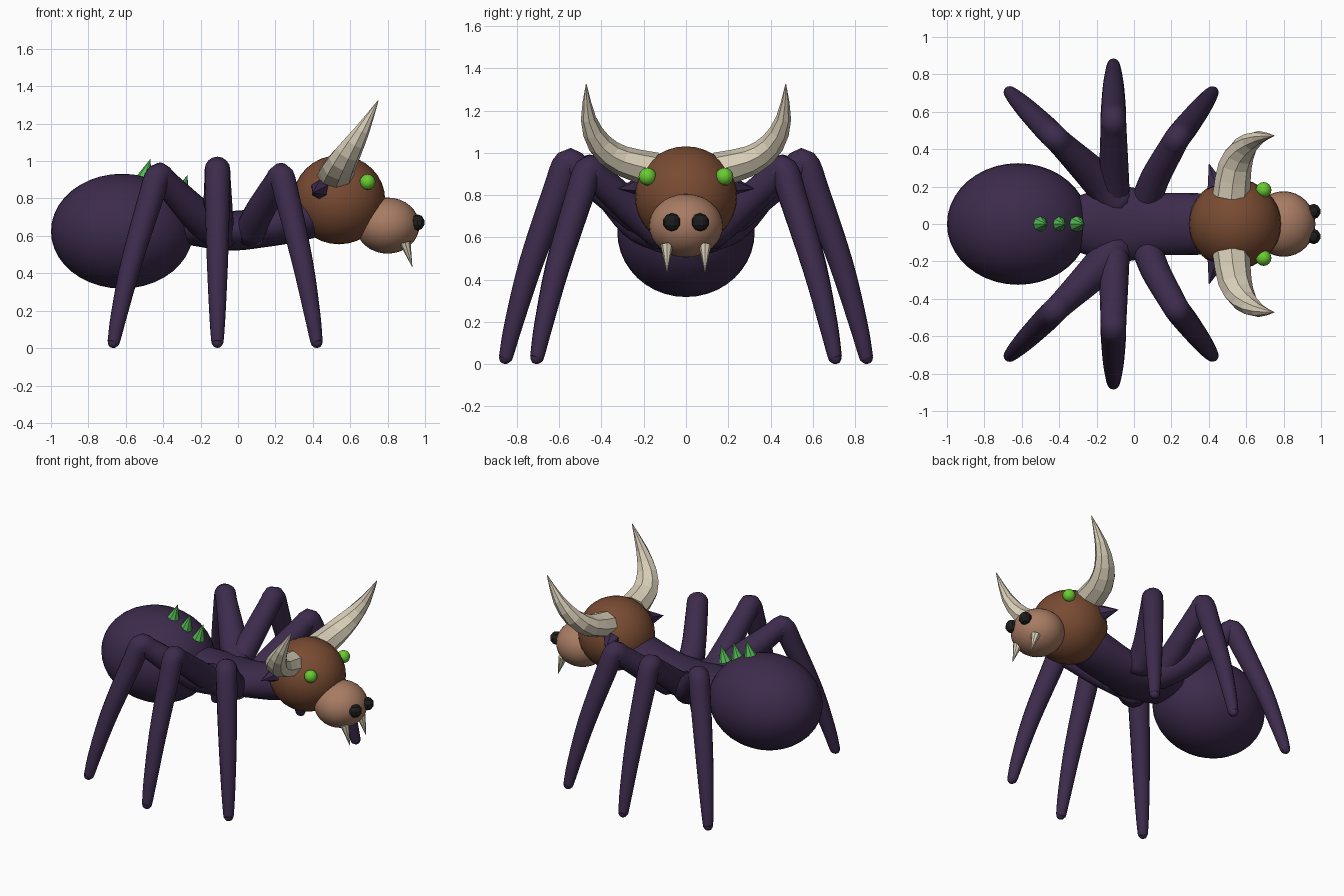
import bpy, bmesh, math
from mathutils import Vector, Matrix

cube = bpy.data.objects.get("Cube")
if cube:
    bpy.data.objects.remove(cube, do_unlink=True)


def material(name, rgb):
    m = bpy.data.materials.new(name)
    m.use_nodes = True
    m.diffuse_color = (*rgb, 1)
    bsdf = m.node_tree.nodes["Principled BSDF"]
    bsdf.inputs["Base Color"].default_value = (*rgb, 1)
    bsdf.inputs["Roughness"].default_value = 0.8
    return m


PURPLE = material("dark_purple", (0.046, 0.024, 0.073))
BROWN = material("brown", (0.19, 0.07, 0.032))
TAN = material("tan", (0.39, 0.2, 0.125))
BONE = material("bone", (0.68, 0.61, 0.47))
LIME = material("lime", (0.14, 0.6, 0.03))
GREEN = material("green", (0.09, 0.48, 0.09))
BLACK = material("black", (0.012, 0.012, 0.012))


def finish(bm, name, mat, smooth):
    bmesh.ops.recalc_face_normals(bm, faces=bm.faces)
    me = bpy.data.meshes.new(name)
    bm.to_mesh(me)
    bm.free()
    me.materials.append(mat)
    for p in me.polygons:
        p.use_smooth = smooth
    ob = bpy.data.objects.new(name, me)
    bpy.context.collection.objects.link(ob)
    return ob


def ball(name, centre, radii, mat, seg=32, smooth=True):
    bm = bmesh.new()
    bmesh.ops.create_uvsphere(bm, u_segments=seg, v_segments=seg // 2, radius=1)
    bm.transform(Matrix.Translation(centre) @ Matrix.Diagonal((*radii, 1)))
    return finish(bm, name, mat, smooth)


def cone(name, base, tip, r, mat, sides=6):
    base, tip = Vector(base), Vector(tip)
    d = tip - base
    bm = bmesh.new()
    bmesh.ops.create_cone(bm, cap_ends=True, segments=sides, radius1=r, radius2=0, depth=d.length)
    turn = d.to_track_quat('Z', 'Y').to_matrix().to_4x4()
    bm.transform(Matrix.Translation((base + tip) / 2) @ turn)
    return finish(bm, name, mat, False)


def spline(points, steps):
    """Catmull-Rom through points of x, y, z, width radius, height radius."""
    pts = [Vector(p) for p in points]
    pts = [pts[0] * 2 - pts[1]] + pts + [pts[-1] * 2 - pts[-2]]
    out = []
    for a, b, c, d in zip(pts, pts[1:], pts[2:], pts[3:]):
        for i in range(steps):
            t = i / steps
            out.append((b * 2 + (c - a) * t + (a * 2 - b * 5 + c * 4 - d) * t ** 2
                        + (b * 3 - a - c * 3 + d) * t ** 3) / 2)
    return out + [pts[-2]]


def tube(name, points, side, mat, sides=16, steps=4, smooth=True):
    path = spline(points, steps)
    centres = [Vector(p[:3]) for p in path]
    bm = bmesh.new()
    rings = []
    for i, p in enumerate(path):
        tangent = (centres[min(i + 1, len(path) - 1)] - centres[max(i - 1, 0)]).normalized()
        across = Vector(side)
        across = (across - tangent * across.dot(tangent)).normalized()
        up = tangent.cross(across)
        ring = []
        for k in range(sides):
            a = math.tau * k / sides
            offset = across * math.cos(a) * p[3] + up * math.sin(a) * p[4]
            ring.append(bm.verts.new(centres[i] + offset))
        rings.append(ring)
    for r, s in zip(rings, rings[1:]):
        for k in range(sides):
            j = (k + 1) % sides
            bm.faces.new((r[k], r[j], s[j], s[k]))
    bm.faces.new(rings[0])
    bm.faces.new(rings[-1])
    return finish(bm, name, mat, smooth)


# Body
ball("abdomen", (-0.62, 0, 0.625), (0.38, 0.325, 0.307), PURPLE, 40)
tube("thorax", [(-0.38, 0, 0.66, 0.12, 0.09), (-0.22, 0, 0.645, 0.175, 0.1),
                (-0.05, 0, 0.627, 0.2, 0.106), (0.12, 0, 0.644, 0.17, 0.107),
                (0.32, 0, 0.69, 0.165, 0.12), (0.5, 0, 0.75, 0.16, 0.125)],
     (0, 1, 0), PURPLE, sides=24)

# Head and snout
ball("head", (0.54, 0, 0.793), (0.247, 0.242, 0.238), BROWN)
ball("snout", (0.8, 0, 0.655), (0.17, 0.175, 0.15), TAN)

# Back spikes
for i in range(3):
    x = -0.503 + i * 0.099
    cone(f"back_spike_{i + 1}", (x, 0, 0.905 - i * 0.043), (x + 0.035, 0, 1.012 - i * 0.043),
         0.043, GREEN, 8)

# Leg layout: root, hip with radius, knee, foot
LEGS = {
    "front": ((0.06, 0.1, 0.61), (0.112, 0.245, 0.725), 0.078, (0.228, 0.455, 0.917), (0.428, 0.715, 0)),
    "middle": ((-0.105, 0.08, 0.6), (-0.107, 0.25, 0.715), 0.08, (-0.11, 0.55, 0.95), (-0.11, 0.865, 0)),
    "rear": ((-0.07, 0.09, 0.62), (-0.19, 0.235, 0.685), 0.095, (-0.42, 0.46, 0.92), (-0.675, 0.715, 0)),
}

for label, s in (("left", 1), ("right", -1)):
    # Legs
    for leg, (root, hip, hip_r, knee, foot) in LEGS.items():
        root, hip, knee, foot = map(Vector, (root, hip, knee, foot))
        bulge = (foot - knee) * Vector((1, 1, 0)).length / 50
        bulge.z = 0
        stations = [(root, hip_r + 0.005), (hip, hip_r), (hip.lerp(knee, 0.82), 0.07),
                    (knee + bulge, 0.068), (knee.lerp(foot, 0.14) + bulge * 2, 0.067),
                    (knee.lerp(foot, 0.5) + bulge * 3, 0.057), (knee.lerp(foot, 0.8) + bulge * 1.5, 0.044),
                    (knee.lerp(foot, 0.95), 0.034), (knee.lerp(foot, 0.975), 0.029),
                    (knee.lerp(foot, 0.992), 0.017), (knee.lerp(foot, 0.997), 0.003)]
        pts = [(p.x, p.y * s, p.z, r, r) for p, r in stations]
        d = foot - root
        tube(f"{label}_{leg}_leg", pts, (d.y, -d.x * s, 0), PURPLE)

    # Curved faceted horn
    horn = [(0.52, 0.15, 0.92, 0.1, 0.083), (0.54, 0.31, 0.965, 0.09, 0.071),
            (0.59, 0.41, 1.045, 0.07, 0.058), (0.665, 0.462, 1.165, 0.04, 0.036),
            (0.75, 0.472, 1.325, 0.002, 0.002)]
    tube(f"{label}_horn", [(x, y * s, z, a, b) for x, y, z, a, b in horn],
         (1, 0, 0), BONE, sides=8, steps=2, smooth=False)

    # Face details
    ball(f"{label}_eye", (0.693, 0.182 * s, 0.888), (0.042,) * 3, LIME, 16)
    ball(f"{label}_nostril", (0.96, 0.067 * s, 0.672), (0.04, 0.043, 0.043), BLACK, 10, False)
    cone(f"{label}_fang", (0.893, 0.09 * s, 0.565), (0.933, 0.09 * s, 0.43), 0.03, BONE, 8)
    cone(f"{label}_ear_spike", (0.44, 0.2 * s, 0.845), (0.4, 0.325 * s, 0.83), 0.055, PURPLE)
